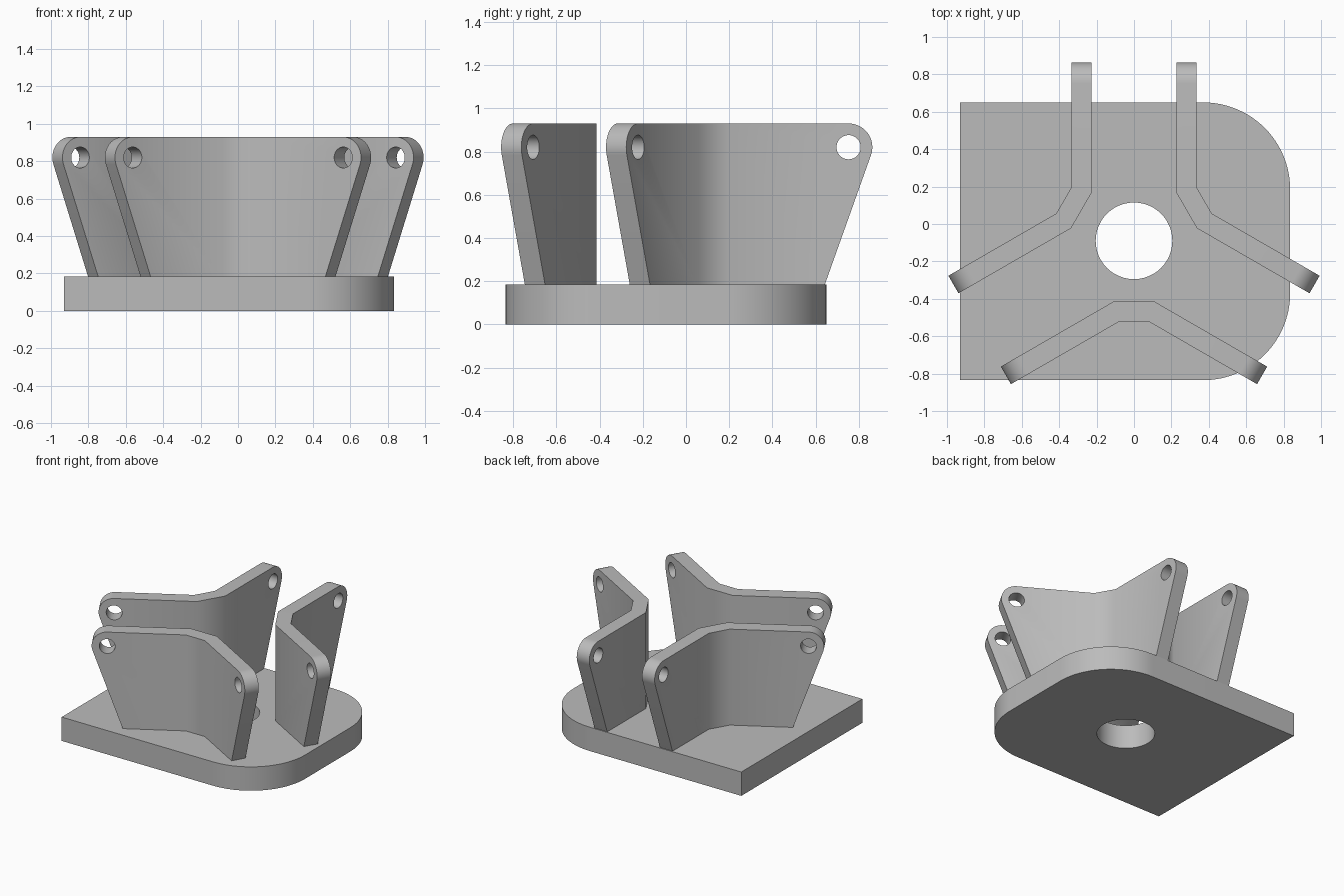
import bpy, bmesh
from math import radians, sin, cos, tan, pi
from mathutils import Matrix, Vector

if "Cube" in bpy.data.objects:
    bpy.data.objects.remove(bpy.data.objects["Cube"])

grey = bpy.data.materials.new("plain grey")
grey.use_nodes = True
grey.diffuse_color = (0.5, 0.5, 0.5, 1)
grey.node_tree.nodes["Principled BSDF"].inputs["Base Color"].default_value = (0.5, 0.5, 0.5, 1)

CENTRE = Vector((0, -0.09, 0))   # axis of the three-way symmetry
BASE_TOP, TOP = 0.185, 0.93
THICK = 0.108                    # bracket plate thickness
LUG_S, LUG_Z, LUG_R, PIN_R = 0.585, 0.82, 0.11, 0.056


def make_object(name, bm):
    bmesh.ops.recalc_face_normals(bm, faces=bm.faces)
    mesh = bpy.data.meshes.new(name)
    bm.to_mesh(mesh)
    bm.free()
    mesh.materials.append(grey)
    obj = bpy.data.objects.new(name, mesh)
    bpy.context.collection.objects.link(obj)
    return obj


def select(obj):
    bpy.ops.object.select_all(action='DESELECT')
    obj.select_set(True)
    bpy.context.view_layer.objects.active = obj


def cut(obj, cutter):
    mod = obj.modifiers.new("holes", 'BOOLEAN')
    mod.operation, mod.object, mod.solver = 'DIFFERENCE', cutter, 'EXACT'
    select(obj)
    bpy.ops.object.modifier_apply(modifier=mod.name)
    bpy.data.objects.remove(cutter)
    bpy.ops.object.shade_smooth_by_angle(angle=radians(35))


def add_cylinder(bm, radius, depth, matrix):
    bmesh.ops.create_cone(bm, cap_ends=True, segments=48, radius1=radius,
                          radius2=radius, depth=depth, matrix=matrix)


# Base plate: square corners on the right, large rounded corners on the left
left, right, front, back, r = -0.93, 0.835, -0.835, 0.65, 0.465
outline = [(left, back), (left, front)]
for cy, start in ((front + r, -90), (back - r, 0)):
    for i in range(25):
        a = radians(start + 90 * i / 24)
        outline.append((right - r + r * cos(a), cy + r * sin(a)))
bm = bmesh.new()
face = bm.faces.new([bm.verts.new((x, y, 0)) for x, y in outline])
extruded = bmesh.ops.extrude_face_region(bm, geom=[face])["geom"]
bmesh.ops.translate(bm, vec=(0, 0, BASE_TOP),
                    verts=[g for g in extruded if isinstance(g, bmesh.types.BMVert)])
base = make_object("base_plate", bm)

bm = bmesh.new()
add_cylinder(bm, 0.205, 1, Matrix.Translation(CENTRE))
cut(base, make_object("bore_cutter", bm))

# Bent bracket: short middle panel and two arms swept back by 30 degrees
along = Vector((cos(pi / 6), -sin(pi / 6), 0))
outward = Vector((-sin(pi / 6), -cos(pi / 6), 0))
joint = Vector((0.11, -0.325, 0))


def arm_point(side, s, z, off):
    p = joint + along * s + outward * off
    return Vector((side * p.x, p.y, z))


bm = bmesh.new()
rims = []
for off in (0, THICK):
    bend = off * tan(radians(15))
    profile = [(bend, 0.17), (0.47, 0.17)]
    for i in range(17):
        a = radians(-19.6 + 109.6 * i / 16)
        profile.append((LUG_S + LUG_R * cos(a), LUG_Z + LUG_R * sin(a)))
    profile.append((bend, TOP))
    n = len(profile)
    loop = [bm.verts.new(arm_point(1, s, z, off)) for s, z in profile]
    loop += [bm.verts.new(arm_point(-1, s, z, off)) for s, z in reversed(profile)]
    for panel in (loop[:n], loop[n:], [loop[0], loop[n - 1], loop[n], loop[-1]]):
        bm.faces.new(panel)
    rims.append(loop)
inner, outer = rims
for i in range(len(inner)):
    bm.faces.new((inner[i - 1], inner[i], outer[i], outer[i - 1]))
bracket = make_object("front_bracket", bm)

# Pin holes through both lugs
bm = bmesh.new()
for side in (1, -1):
    axis = Vector((side * outward.x, outward.y, 0))
    spot = arm_point(side, LUG_S, LUG_Z, THICK / 2)
    add_cylinder(bm, PIN_R, 0.3, Matrix.Translation(spot)
                 @ axis.to_track_quat('Z', 'Y').to_matrix().to_4x4())
cut(bracket, make_object("pin_cutter", bm))
bracket.location = CENTRE

# The same bracket repeated around the bore
for name, angle in (("back_left_bracket", 120), ("back_right_bracket", 240)):
    copy = bracket.copy()
    copy.name = name
    copy.rotation_euler.z = radians(angle)
    bpy.context.collection.objects.link(copy)
